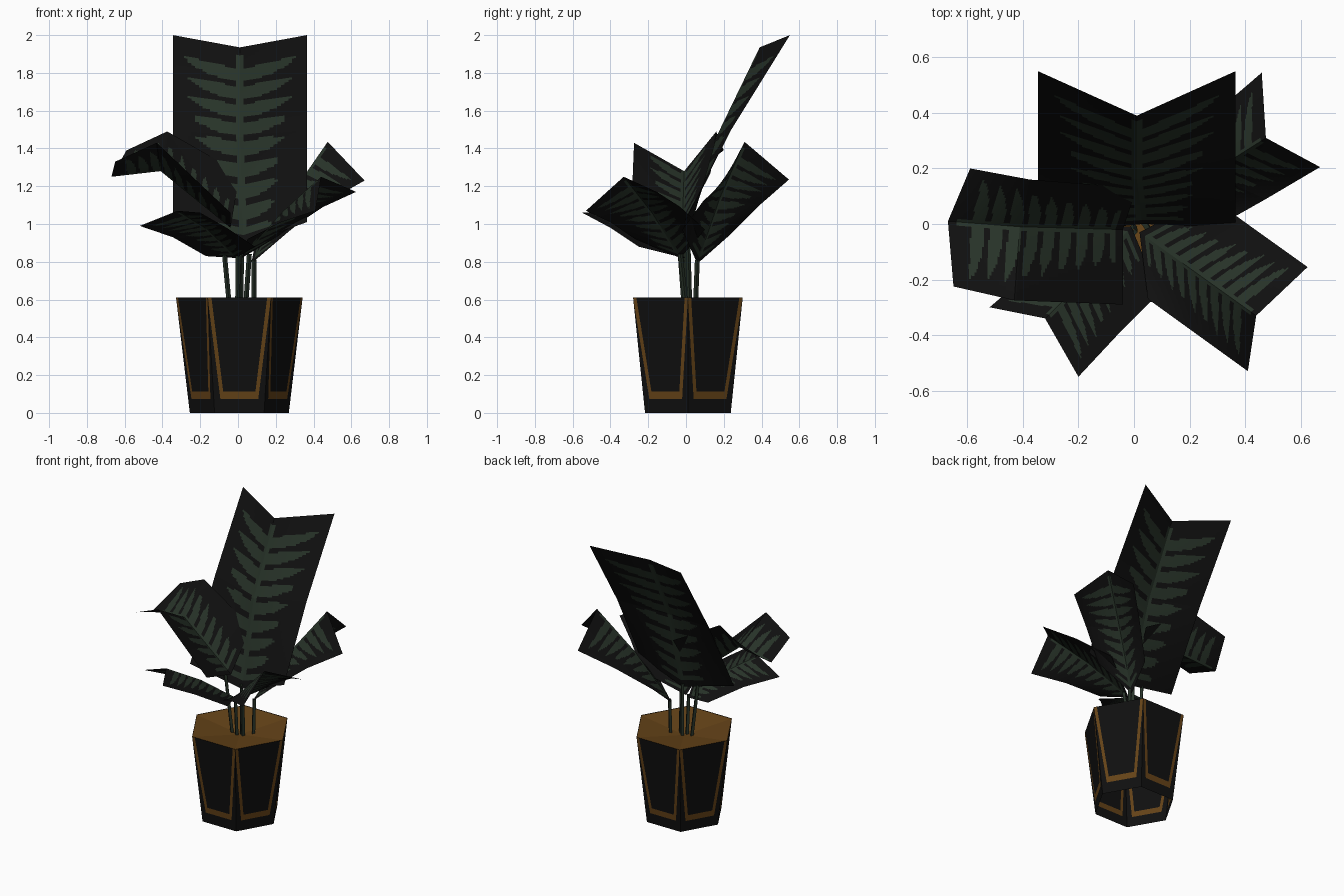
import bpy
import bmesh
from math import cos, sin, radians
from mathutils import Vector

cube = bpy.data.objects.get("Cube")
if cube:
    bpy.data.objects.remove(cube, do_unlink=True)


def material(name, colour):
    mat = bpy.data.materials.new(name)
    mat.use_nodes = True
    mat.diffuse_color = (*colour, 1)
    bsdf = mat.node_tree.nodes["Principled BSDF"]
    bsdf.inputs["Base Color"].default_value = (*colour, 1)
    bsdf.inputs["Roughness"].default_value = 0.9
    return mat


BLACK = material("charcoal black", (0.005, 0.005, 0.005))
GREEN = material("dark leaf green", (0.02, 0.032, 0.021))
ORANGE = material("burnt orange", (0.13, 0.056, 0.009))


def finish(name, bm, *mats):
    mesh = bpy.data.meshes.new(name)
    bmesh.ops.remove_doubles(bm, verts=bm.verts, dist=0.0001)
    bm.to_mesh(mesh)
    bm.free()
    for mat in mats:
        mesh.materials.append(mat)
    obj = bpy.data.objects.new(name, mesh)
    bpy.context.collection.objects.link(obj)


def add_face(bm, points, index=0):
    face = bm.faces.new([bm.verts.new(p) for p in points])
    face.material_index = index


# Six-sided pot, open underneath, with an inlaid border on each wall
CENTRE = Vector((0.007, 0.01, 0))
HEIGHT = 0.61


def rim(i, radius, z):
    a = radians(60 * i)
    return CENTRE + Vector((radius * cos(a), radius * sin(a), z))


def build_pot():
    bm = bmesh.new()
    for i in range(6):
        b0, b1 = rim(i, 0.262, 0), rim(i + 1, 0.262, 0)
        t0, t1 = rim(i, 0.335, HEIGHT), rim(i + 1, 0.335, HEIGHT)

        def wall(s, h):
            return b0.lerp(b1, s).lerp(t0.lerp(t1, s), h)

        def both_sides(shape, index):
            add_face(bm, [wall(s, h) for s, h in shape], index)
            add_face(bm, [wall(1 - s, h) for s, h in reversed(shape)], index)

        outer, inner = (0.13, 0.12), (0.19, 0.185)
        both_sides([(0, 0), outer, (0, 1)], 0)
        both_sides([outer, inner, (0.06, 1), (0, 1)], 1)
        both_sides([(0, 0), (0.5, 0), (0.5, outer[1]), outer], 0)
        both_sides([outer, (0.5, outer[1]), (0.5, inner[1]), inner], 1)
        both_sides([inner, (0.5, inner[1]), (0.5, 1), (0.06, 1)], 0)
    finish("pot", bm, BLACK, ORANGE)


def build_soil():
    bm = bmesh.new()
    middle = CENTRE + Vector((0, 0, HEIGHT - 0.05))
    for i in range(6):
        add_face(bm, [rim(i, 0.334, HEIGHT - 0.002),
                      rim(i + 1, 0.334, HEIGHT - 0.002), middle])
    finish("soil", bm, ORANGE)


build_pot()
build_soil()

# Folded leaves: base, bend and tip are each given as edge, midrib, edge
ROWS, COLS, BARS = 90, 18, 10


def is_green(u, v):
    """Fishbone marking: a midrib with tapering bars that sweep outwards."""
    if v > 0.96 or v < 0.04:
        return False
    if u < 0.06:
        return True
    reach = 0.43 + 0.48 * v
    if v > 0.9 or u > reach:
        return False
    phase = ((v - 0.1 * u * u + 0.03 * u) * BARS) % 1
    return abs(phase - 0.5) < 0.35 * (1 - (u / reach) ** 4)


def build_leaf(name, base, bend, tip, split=0.5):
    base, bend, tip = ([Vector(p) for p in row] for row in (base, bend, tip))

    def along(k, v):
        if v < split:
            return base[k].lerp(bend[k], v / split)
        return bend[k].lerp(tip[k], (v - split) / (1 - split))

    bm = bmesh.new()
    for edge in (0, 2):
        grid = [[bm.verts.new(along(1, r / ROWS).lerp(along(edge, r / ROWS), c / COLS))
                 for c in range(COLS + 1)] for r in range(ROWS + 1)]
        for r in range(ROWS):
            for c in range(COLS):
                quad = [grid[r][c], grid[r][c + 1], grid[r + 1][c + 1], grid[r + 1][c]]
                face = bm.faces.new(quad if edge else quad[::-1])
                face.material_index = int(is_green((c + 0.5) / COLS, (r + 0.5) / ROWS))
    finish(name, bm, BLACK, GREEN)


build_leaf("tall_back_leaf",
           [(-0.345, -0.04, 0.98), (0.03, 0.0, 0.89), (0.365, -0.01, 1.01)],
           [(-0.345, 0.24, 1.5), (0.01, 0.16, 1.46), (0.365, 0.24, 1.5)],
           [(-0.345, 0.55, 2.0), (0.01, 0.39, 1.935), (0.365, 0.55, 2.0)])
build_leaf("right_side_leaf",
           [(0.01, 0.13, 1.27), (-0.04, -0.02, 0.98), (-0.04, -0.29, 1.06)],
           [(-0.375, 0.16, 1.49), (-0.41, -0.01, 1.28), (-0.43, -0.275, 1.43)],
           [(-0.59, 0.2, 1.39), (-0.67, 0.01, 1.25), (-0.65, -0.225, 1.33)],
           split=0.62)
build_leaf("low_front_leaf",
           [(-0.17, 0.0, 0.83), (-0.01, -0.01, 0.82), (0.09, -0.25, 0.88)],
           [(-0.345, -0.15, 0.93), (-0.16, -0.18, 0.97), (-0.06, -0.4, 0.98)],
           [(-0.52, -0.3, 0.99), (-0.32, -0.34, 1.07), (-0.2, -0.55, 1.06)])
build_leaf("front_left_leaf",
           [(0.05, -0.27, 0.92), (0.02, -0.03, 0.82), (0.27, 0.1, 0.97)],
           [(0.23, -0.4, 1.01), (0.23, -0.18, 1.06), (0.45, -0.03, 1.09)],
           [(0.41, -0.53, 1.07), (0.44, -0.33, 1.25), (0.625, -0.155, 1.17)])
build_leaf("back_left_leaf",
           [(0.28, -0.02, 0.97), (0.07, 0.06, 0.79), (0.1, 0.23, 0.94)],
           [(0.475, 0.09, 1.12), (0.27, 0.18, 1.14), (0.28, 0.39, 1.1)],
           [(0.67, 0.205, 1.23), (0.475, 0.31, 1.435), (0.46, 0.545, 1.235)])


# Thin square stems from the soil to the leaf bases
def build_stem(name, start, end, radius=0.013):
    bm = bmesh.new()
    start, end = Vector(start), Vector(end)
    ring = [Vector((radius * cos(radians(90 * i)), radius * sin(radians(90 * i)), 0))
            for i in range(4)]
    for i in range(4):
        a, b = ring[i - 1], ring[i]
        add_face(bm, [start + a, start + b, end + b, end + a])
    finish(name, bm, GREEN)


build_stem("tall_back_stem", (0.015, 0.02, 0.56), (0.02, 0.01, 0.92))
build_stem("right_side_stem", (-0.045, 0.0, 0.56), (-0.085, -0.02, 0.98))
build_stem("low_front_stem", (-0.002, -0.01, 0.56), (0.0, -0.03, 0.83))
build_stem("front_left_stem", (0.04, 0.0, 0.56), (0.06, -0.03, 0.84))
build_stem("back_left_stem", (0.085, 0.05, 0.56), (0.085, 0.06, 0.81))
